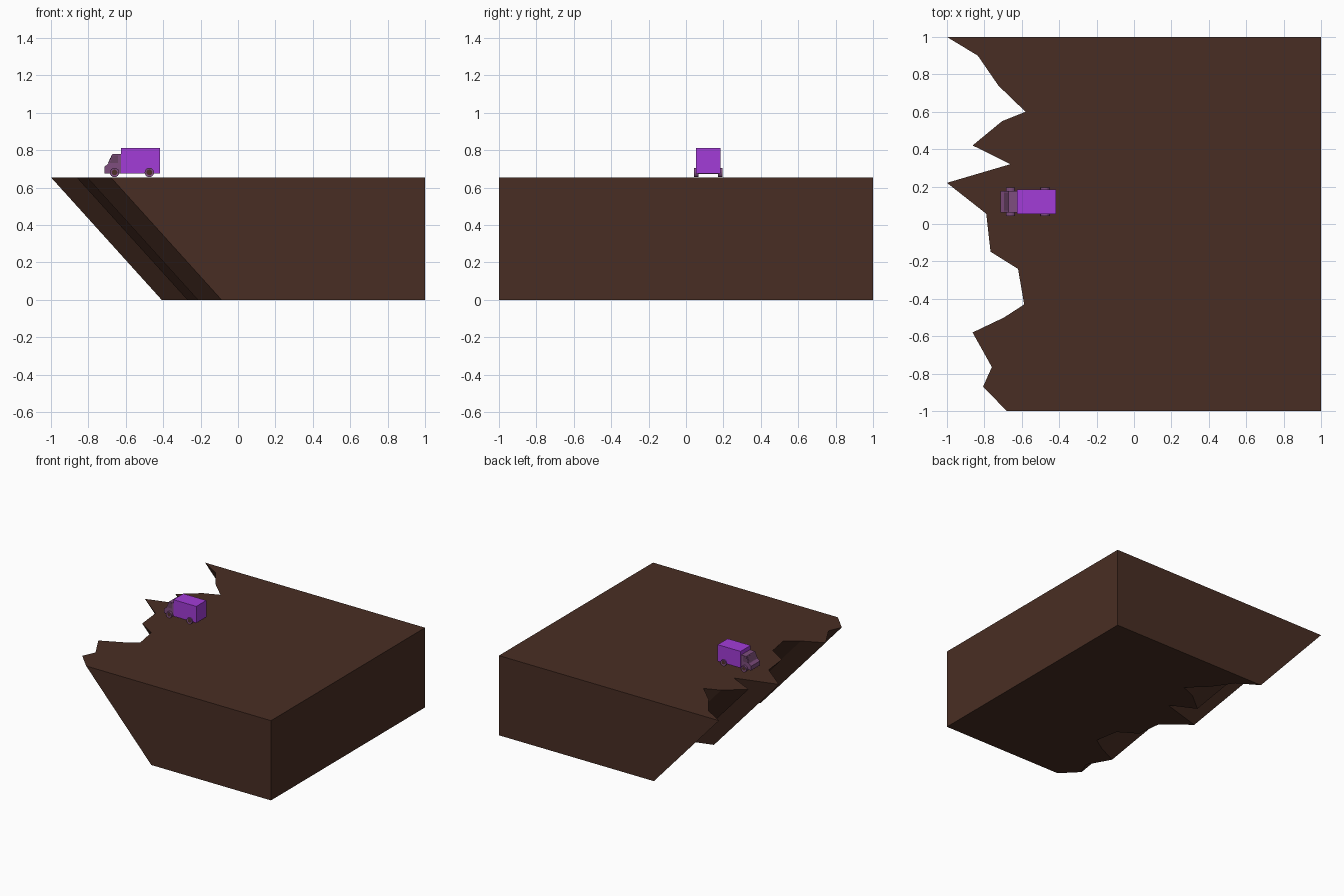
import bpy, bmesh, math
from mathutils import Matrix, Vector

if "Cube" in bpy.data.objects:
    bpy.data.objects.remove(bpy.data.objects["Cube"])


def material(name, rgb):
    m = bpy.data.materials.new(name)
    m.diffuse_color = (*rgb, 1)
    m.use_nodes = True
    m.node_tree.nodes["Principled BSDF"].inputs["Base Color"].default_value = m.diffuse_color
    return m


EARTH = material("dark earth", (0.066, 0.027, 0.017))
PURPLE = material("bright purple", (0.36, 0.045, 0.68))
MAUVE = material("dusty mauve", (0.21, 0.075, 0.21))
HUB = material("dark brown", (0.075, 0.030, 0.022))
GLASS = material("dark mauve glass", (0.14, 0.055, 0.13))


def finish(name, bm, mats):
    bmesh.ops.recalc_face_normals(bm, faces=bm.faces)
    me = bpy.data.meshes.new(name)
    bm.to_mesh(me)
    bm.free()
    for m in mats:
        me.materials.append(m)
    ob = bpy.data.objects.new(name, me)
    bpy.context.collection.objects.link(ob)
    return ob


def prism(name, points, offset, mat):
    """Sweep a closed 3D outline along an offset vector."""
    bm = bmesh.new()
    a = [bm.verts.new(p) for p in points]
    b = [bm.verts.new(Vector(p) + Vector(offset)) for p in points]
    bm.faces.new(a)
    bm.faces.new(b[::-1])
    for i in range(len(a)):
        j = (i + 1) % len(a)
        bm.faces.new((a[i], a[j], b[j], b[i]))
    return finish(name, bm, [mat])


def box(name, x0, x1, y0, y1, z0, z1, mat):
    return prism(name, [(x0, y0, z0), (x1, y0, z0), (x1, y1, z0), (x0, y1, z0)],
                 (0, 0, z1 - z0), mat)


def wheel(name, x, y, z, r, width):
    """Tyre cylinder with an inset hub on both ends."""
    bm = bmesh.new()
    bmesh.ops.create_cone(bm, cap_ends=True, segments=16, radius1=r, radius2=r, depth=width,
                          matrix=Matrix.Translation((x, y, z)) @ Matrix.Rotation(math.pi / 2, 4, 'X'))
    caps = [f for f in bm.faces if len(f.verts) > 4]
    bmesh.ops.inset_individual(bm, faces=caps, thickness=r * 0.4, depth=-0.002)
    for f in caps:
        f.material_index = 1
    return finish(name, bm, [MAUVE, HUB])


# Cliff block: jagged left edge, undercut by a slanted sweep
TOP = 0.655
UNDERCUT = 0.592
edge = [(-1, 1), (-.835, .9), (-.725, .74), (-.58, .6), (-.705, .55), (-.863, .42),
        (-.66, .32), (-1, .22), (-.79, .055), (-.767, -.148), (-.62, -.24), (-.587, -.43),
        (-.695, -.5), (-.863, -.58), (-.76, -.765), (-.807, -.87), (-.68, -1)]
bm = bmesh.new()
up = [bm.verts.new((x, y, TOP)) for x, y in edge + [(1, -1), (1, 1)]]
low = [bm.verts.new((x + UNDERCUT, y, 0)) for x, y in edge] + \
      [bm.verts.new((1, y, 0)) for y in (-1, 1)]
bm.faces.new(up)
bm.faces.new(low[::-1])
for i in range(len(up)):
    j = (i + 1) % len(up)
    bm.faces.new((up[i], up[j], low[j], low[i]))
finish("cliff", bm, [EARTH])

# Truck body
MID = 0.119
box("cargo_box", -.625, -.417, MID - .065, MID + .065, .676, .812, PURPLE)
cab = [(-.715, .676), (-.715, .711), (-.695, .727), (-.671, .78), (-.625, .78), (-.625, .676)]
prism("cab", [(x, MID - .057, z) for x, z in cab], (0, .114, 0), MAUVE)

# Cab windows: thin plates on the windscreen slope and doors
prism("windscreen", [(-.6935, MID - .048, .731), (-.6735, MID - .048, .775),
                     (-.6735, MID + .048, .775), (-.6935, MID + .048, .731)],
      (-.0015, 0, .0007), GLASS)
side = [(-.687, .731), (-.668, .773), (-.642, .773), (-.642, .731)]
for s, label in ((-1, "right"), (1, "left")):
    prism("door_window_" + label, [(x, MID + s * .057, z) for x, z in side],
          (0, s * .001, 0), GLASS)
    # Wheels
    for x, end in ((-.660, "front"), (-.474, "rear")):
        wheel(f"{end}_wheel_{label}", x, MID + s * .064, .681, .025, .022)

# Axles
for x, end in ((-.660, "front"), (-.474, "rear")):
    box(end + "_axle", x - .005, x + .005, MID - .06, MID + .06, .674, .684, MAUVE)
